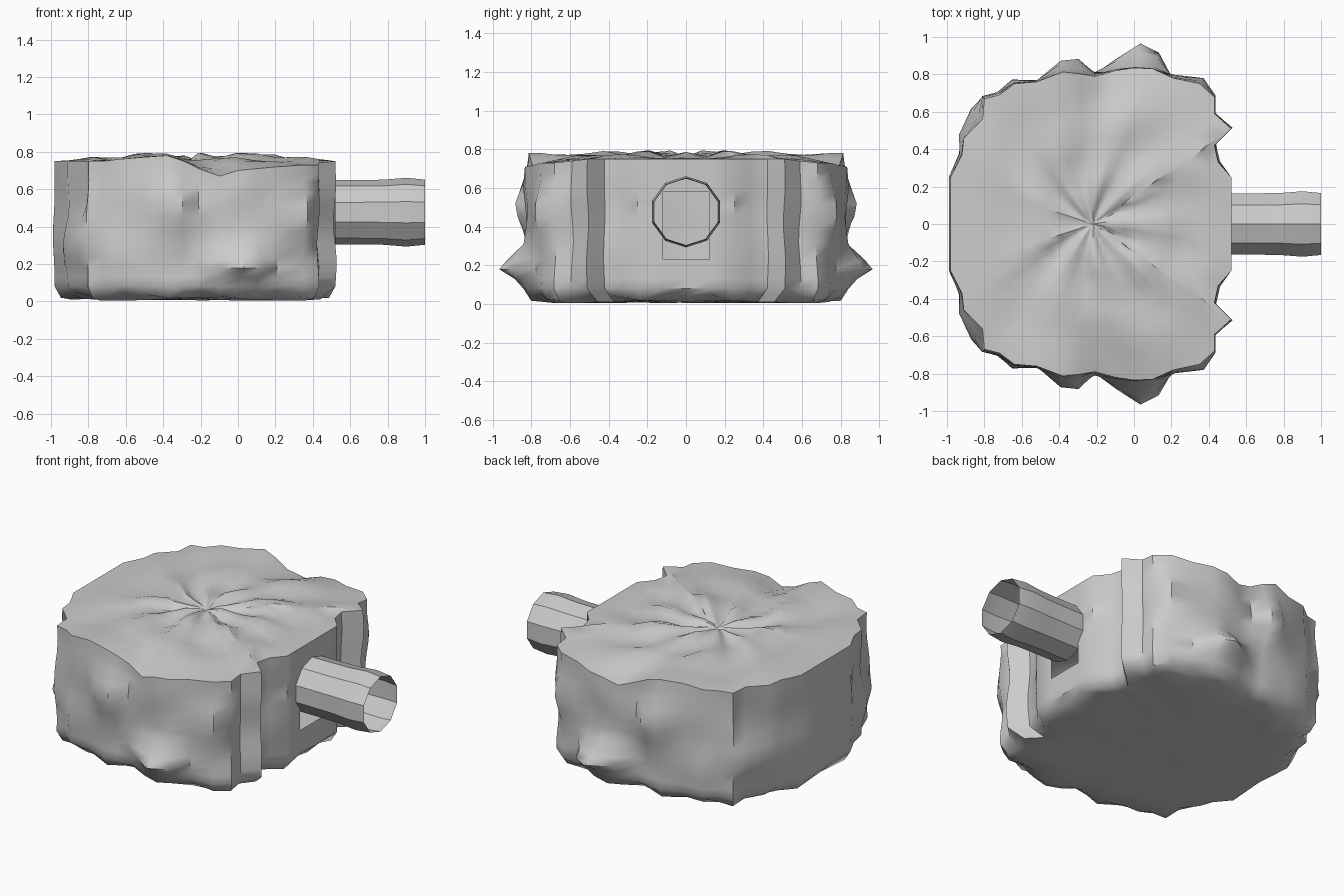
import bpy, bmesh
from math import sin, cos, pi, exp, atan2, hypot

if "Cube" in bpy.data.objects:
    bpy.data.objects.remove(bpy.data.objects["Cube"])

CX = -0.22   # centre of the drum in x


def make_object(name, bm, angle=0.6):
    bmesh.ops.recalc_face_normals(bm, faces=bm.faces)
    mesh = bpy.data.meshes.new(name)
    bm.to_mesh(mesh)
    bm.free()
    ob = bpy.data.objects.new(name, mesh)
    bpy.context.collection.objects.link(ob)
    bpy.ops.object.select_all(action='DESELECT')
    ob.select_set(True)
    bpy.context.view_layer.objects.active = ob
    bpy.ops.object.shade_smooth_by_angle(angle=angle)
    return ob


def bridge(bm, a, b, skip=lambda i: False):
    n = len(a)
    for i in range(n):
        if not skip(i):
            bm.faces.new((a[i], a[(i + 1) % n], b[(i + 1) % n], b[i]))


# Half outline of the drum: x, y, outward bulge, bulge height, rim height
half = [
    (0.52, 0.00, 0.00, 0.4, 0.75), (0.52, 0.12, 0.00, 0.4, 0.75),
    (0.52, 0.25, 0.00, 0.4, 0.75), (0.45, 0.33, 0.00, 0.4, 0.75),
    (0.43, 0.42, 0.01, 0.4, 0.75), (0.52, 0.51, 0.00, 0.4, 0.75),
    (0.43, 0.59, 0.00, 0.4, 0.74), (0.43, 0.68, 0.00, 0.4, 0.73),
    (0.35, 0.75, 0.03, 0.5, 0.73), (0.21, 0.78, 0.02, 0.5, 0.72),
    (0.10, 0.83, 0.09, 0.19, 0.71), (0.00, 0.835, 0.13, 0.19, 0.70),
    (-0.10, 0.82, 0.07, 0.2, 0.67), (-0.21, 0.79, 0.03, 0.3, 0.71),
    (-0.29, 0.80, 0.08, 0.52, 0.75), (-0.38, 0.81, 0.07, 0.52, 0.78),
    (-0.52, 0.76, 0.01, 0.5, 0.77), (-0.64, 0.75, 0.03, 0.3, 0.76),
    (-0.72, 0.69, 0.03, 0.3, 0.75), (-0.80, 0.67, 0.02, 0.3, 0.75),
    (-0.81, 0.56, 0.08, 0.3, 0.75), (-0.91, 0.46, 0.02, 0.3, 0.75),
    (-0.92, 0.37, 0.01, 0.3, 0.75), (-0.98, 0.25, 0.01, 0.35, 0.75),
    (-0.98, 0.00, 0.01, 0.35, 0.75),
]
outline = half + [(x, -y, b, zb, zt) for x, y, b, zb, zt in half[-2:0:-1]]
N = len(outline)

# Side rings from the bottom up
levels = [0.035, 0.08, 0.13, 0.18, 0.23, 0.31, 0.38, 0.45, 0.52, 0.58, 0.65, 0.70, 0.75]
bm = bmesh.new()
rings = []
for k, lv in enumerate(levels):
    ring = []
    for i, (x, y, b, zb, zt) in enumerate(outline):
        d = hypot(x - CX, y)
        ux, uy = (x - CX) / d, y / d
        th = atan2(abs(y), x - CX)
        width = 0.06 if zb < 0.25 else 0.13
        off = b * exp(-((lv - zb) / width) ** 2)
        if 0.4 < th < 2.7:
            off += 0.012 * sin(9 * th + 13 * lv) * sin(pi * lv / 0.75)
        if k == 0:
            off -= 0.035
        z = lv if lv < 0.5 else lv + (zt - 0.75) * (lv - 0.5) / 0.25
        if k == 0:
            z += 0.018 * sin(13 * th)
        ring.append(bm.verts.new((x + ux * off, y + uy * off, z)))
    if rings:
        # small window behind and below the pipe
        opening = 0.23 <= levels[k - 1] < 0.58
        bridge(bm, rings[-1], ring, lambda i: opening and i in (0, N - 1))
    rings.append(ring)


# Wrinkled top and slightly rippled underside, closed to a centre point
def cap(rim, height, scales):
    prev = rim
    for s in scales:
        ring = []
        for v in rim:
            x, y = CX + (v.co.x - CX) * s, v.co.y * s
            ring.append(bm.verts.new((x, y, height(x, y, s, v.co.z))))
        bridge(bm, prev, ring)
        prev = ring
    c = bm.verts.new((CX, 0, height(CX, 0, 0, rim[0].co.z)))
    for i in range(N):
        bm.faces.new((prev[i], prev[(i + 1) % N], c))


def top_height(x, y, s, rim_z):
    th = atan2(abs(y), x - CX)
    w = s ** 3
    wave = 0.018 * sin(9 * th + 4 * s) + 0.014 * sin(15 * s + 3 * th)
    return rim_z * w + (0.768 + wave * min(1, s * 4)) * (1 - w) - 0.02 * exp(-s * 15)


def bottom_height(x, y, s, rim_z):
    th = atan2(abs(y), x - CX)
    return 0.012 + 0.008 * sin(5 * th + 7 * s) * s - 0.004 * (1 - s)


cap(rings[-1], top_height, (0.92, 0.8, 0.68, 0.56, 0.44, 0.33, 0.23, 0.14, 0.07))
cap(rings[0], bottom_height, (0.93, 0.75, 0.5, 0.25))
make_object("lumpy_drum", bm, 0.75)

# Open ten-sided pipe with a slight bulge near the mouth
bm = bmesh.new()
prev = None
for x, r in ((0.50, 0.172), (0.64, 0.172), (0.78, 0.174), (0.90, 0.184), (1.0, 0.174)):
    ring = []
    for i in range(10):
        a = 2 * pi * i / 10 + pi / 10
        ring.append(bm.verts.new((x, r * cos(a), 0.477 + r * sin(a))))
    if prev:
        bridge(bm, prev, ring)
    prev = ring
make_object("pipe", bm, 0.4)
